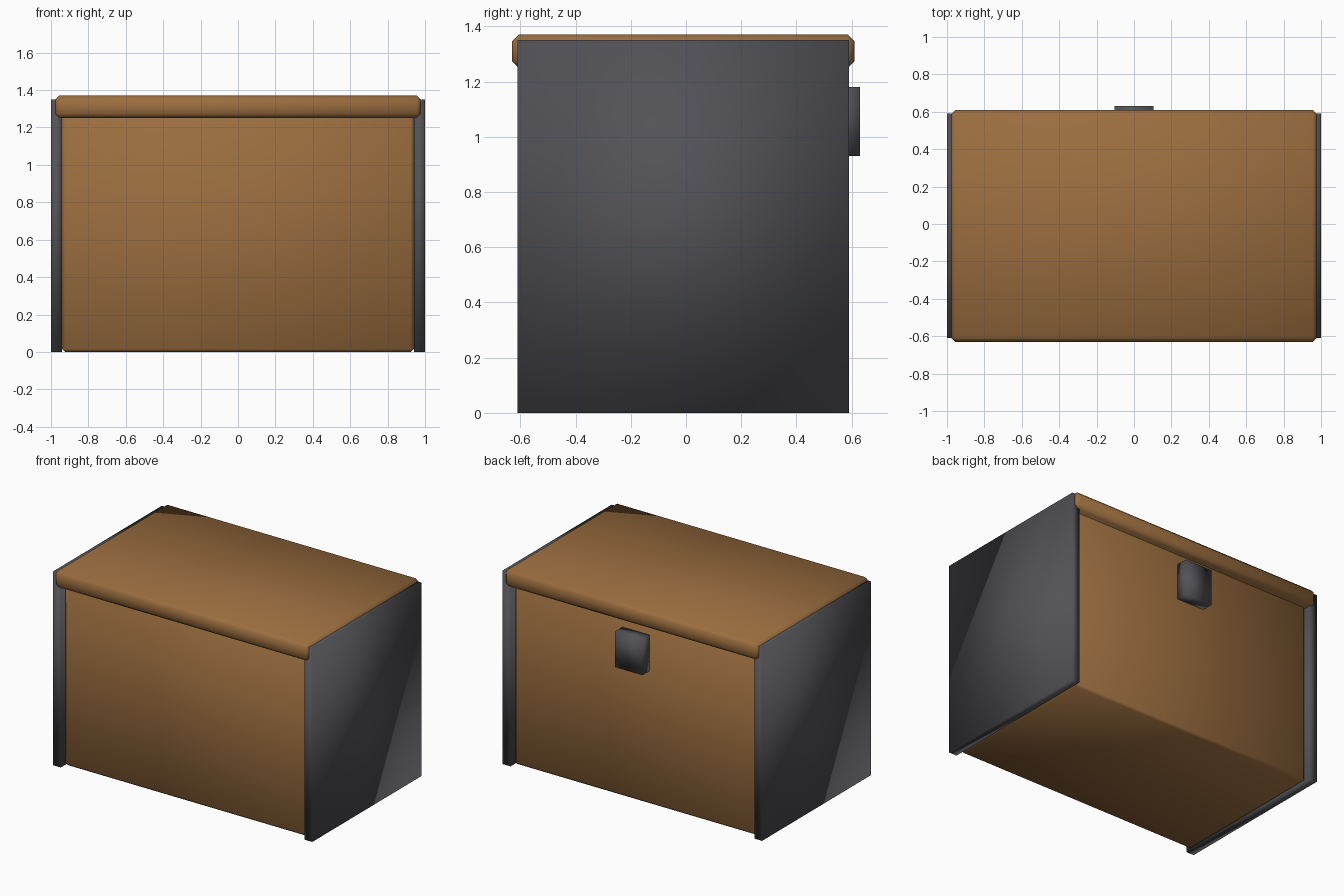
import bpy
import bmesh
from mathutils import Vector

if "Cube" in bpy.data.objects:
    bpy.data.objects.remove(bpy.data.objects["Cube"])


def make_material(name, color):
    mat = bpy.data.materials.new(name)
    mat.diffuse_color = (*color, 1.0)
    mat.use_nodes = True
    mat.node_tree.nodes["Principled BSDF"].inputs["Base Color"].default_value = mat.diffuse_color
    return mat


def make_box(name, low, high, mat, bevel=0.0):
    """Smooth-shaded box between two corners, optionally with chamfered edges."""
    low, high = Vector(low), Vector(high)
    bm = bmesh.new()
    bmesh.ops.create_cube(bm, size=1.0)
    bmesh.ops.scale(bm, vec=high - low, verts=bm.verts)
    if bevel:
        bmesh.ops.bevel(bm, geom=bm.edges[:], offset=bevel, segments=1,
                        affect='EDGES')
    for face in bm.faces:
        face.smooth = True
    mesh = bpy.data.meshes.new(name)
    bm.to_mesh(mesh)
    bm.free()
    mesh.materials.append(mat)
    obj = bpy.data.objects.new(name, mesh)
    obj.location = (low + high) / 2
    bpy.context.collection.objects.link(obj)
    return obj


wood = make_material("warm brown wood", (0.33, 0.155, 0.05))
metal = make_material("dark grey metal", (0.085, 0.085, 0.095))

# Wooden body, set back between the side panels
make_box("body", (-0.94, -0.57, 0.0), (0.94, 0.55, 1.27), wood, 0.015)

# Overhanging lid
make_box("lid", (-0.98, -0.63, 1.25), (0.98, 0.61, 1.37), wood, 0.024)

# Metal side panels
for side, x in (("left", -0.97), ("right", 0.97)):
    make_box(side + "_panel", (x - 0.03, -0.61, 0.0), (x + 0.03, 0.59, 1.35), metal)

# Latch plate on the back
make_box("latch", (-0.105, 0.54, 0.93), (0.105, 0.63, 1.18), metal)
